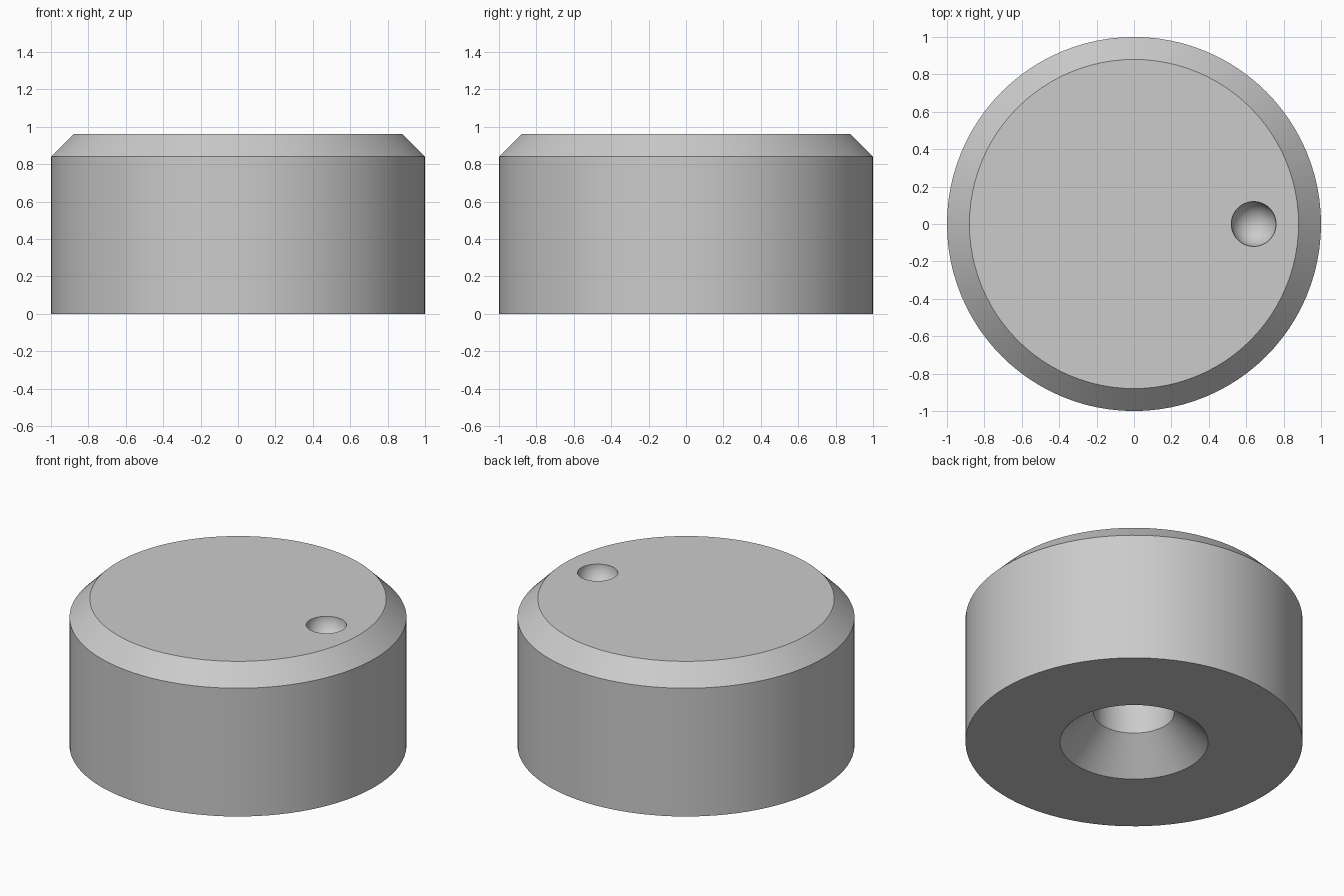
import bpy, bmesh, math

cube = bpy.data.objects.get("Cube")
if cube:
    bpy.data.objects.remove(cube, do_unlink=True)

SEGMENTS = 96
HEIGHT = 0.96

grey = bpy.data.materials.new("plain grey")
grey.use_nodes = True
colour = (0.6, 0.6, 0.6, 1)
grey.diffuse_color = colour
grey.node_tree.nodes["Principled BSDF"].inputs["Base Color"].default_value = colour


def lathe(name, profile):
    """Turn a (radius, z) profile round the z axis and cap both ends."""
    bm = bmesh.new()
    rings = []
    for r, z in profile:
        angles = [math.tau * i / SEGMENTS for i in range(SEGMENTS)]
        rings.append([bm.verts.new((r * math.cos(a), r * math.sin(a), z)) for a in angles])
    for low, high in zip(rings, rings[1:]):
        for i in range(SEGMENTS):
            j = (i + 1) % SEGMENTS
            bm.faces.new((low[i], low[j], high[j], high[i]))
    bm.faces.new(rings[0])
    bm.faces.new(rings[-1])
    bmesh.ops.recalc_face_normals(bm, faces=bm.faces)
    mesh = bpy.data.meshes.new(name)
    bm.to_mesh(mesh)
    bm.free()
    obj = bpy.data.objects.new(name, mesh)
    bpy.context.collection.objects.link(obj)
    mesh.materials.append(grey)
    return obj


# Knob body: shaft bore, countersink, base, side wall, top chamfer
knob = lathe("knob_body", [
    (0.24, 0.6), (0.24, 0.2), (0.44, 0),
    (1, 0), (1, 0.84), (0.88, HEIGHT),
])

# Round finger dimple cut into the top
bpy.ops.mesh.primitive_uv_sphere_add(segments=48, ring_count=25, radius=0.12,
                                     location=(0.64, 0, HEIGHT))
cutter = bpy.context.object
cutter.name = "dimple_cutter"
cutter.hide_render = True
cutter.data.materials.append(grey)

cut = knob.modifiers.new("dimple", 'BOOLEAN')
cut.operation = 'DIFFERENCE'
cut.solver = 'EXACT'
cut.object = cutter

bpy.ops.object.select_all(action='DESELECT')
knob.select_set(True)
bpy.context.view_layer.objects.active = knob
bpy.ops.object.modifier_apply(modifier=cut.name)
bpy.data.objects.remove(cutter, do_unlink=True)

# Smooth round surfaces, crisp rims
bpy.ops.object.shade_smooth_by_angle(angle=math.radians(30))
